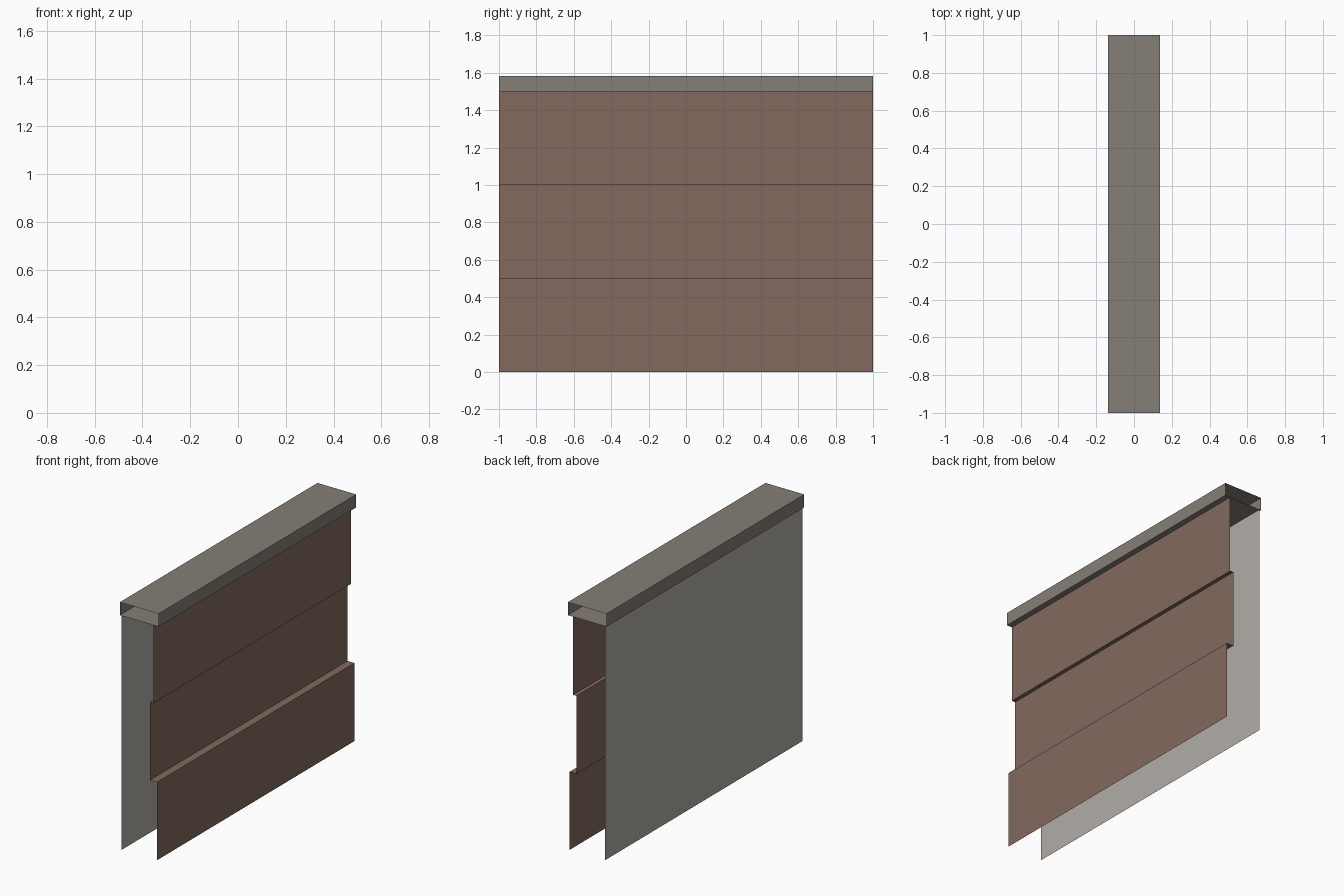
import bpy

if "Cube" in bpy.data.objects:
    bpy.data.objects.remove(bpy.data.objects["Cube"])


def material(name, rgb):
    m = bpy.data.materials.new(name)
    m.diffuse_color = (*rgb, 1.0)
    m.use_nodes = True
    m.node_tree.nodes["Principled BSDF"].inputs["Base Color"].default_value = m.diffuse_color
    return m


brown = material("brown_siding", (0.231, 0.144, 0.112))
cap_grey = material("warm_grey_cap", (0.238, 0.209, 0.184))
wall_grey = material("light_grey_wall", (0.445, 0.423, 0.392))


def sheet(name, profile, mat, closed=False):
    """Sweep an open-ended (x, z) profile along y from -1 to 1."""
    n = len(profile)
    verts = [(x, y, z) for y in (-1, 1) for x, z in profile]
    faces = []
    for i in range(n if closed else n - 1):
        j = (i + 1) % n
        faces.append((i, j, n + j, n + i))
    mesh = bpy.data.meshes.new(name)
    mesh.from_pydata(verts, [], faces)
    mesh.materials.append(mat)
    obj = bpy.data.objects.new(name, mesh)
    bpy.context.collection.objects.link(obj)
    return obj


# Stepped outer siding: three boards with different offsets joined by ledges
boards = [0.125, 0.075, 0.10]
siding = []
for i, x in enumerate(boards):
    siding += [(x, 0.5 * i), (x, 0.5 * (i + 1))]
sheet("stepped_siding", siding, brown)

# Flat inner wall (wound so that it faces -x)
sheet("inner_wall", [(-0.125, 1.5), (-0.125, 0.0)], wall_grey)

# Hollow rectangular top cap, open at both ends
w = 0.1375
sheet("top_cap", [(-w, 1.5), (w, 1.5), (w, 1.583), (-w, 1.583)], cap_grey, closed=True)
